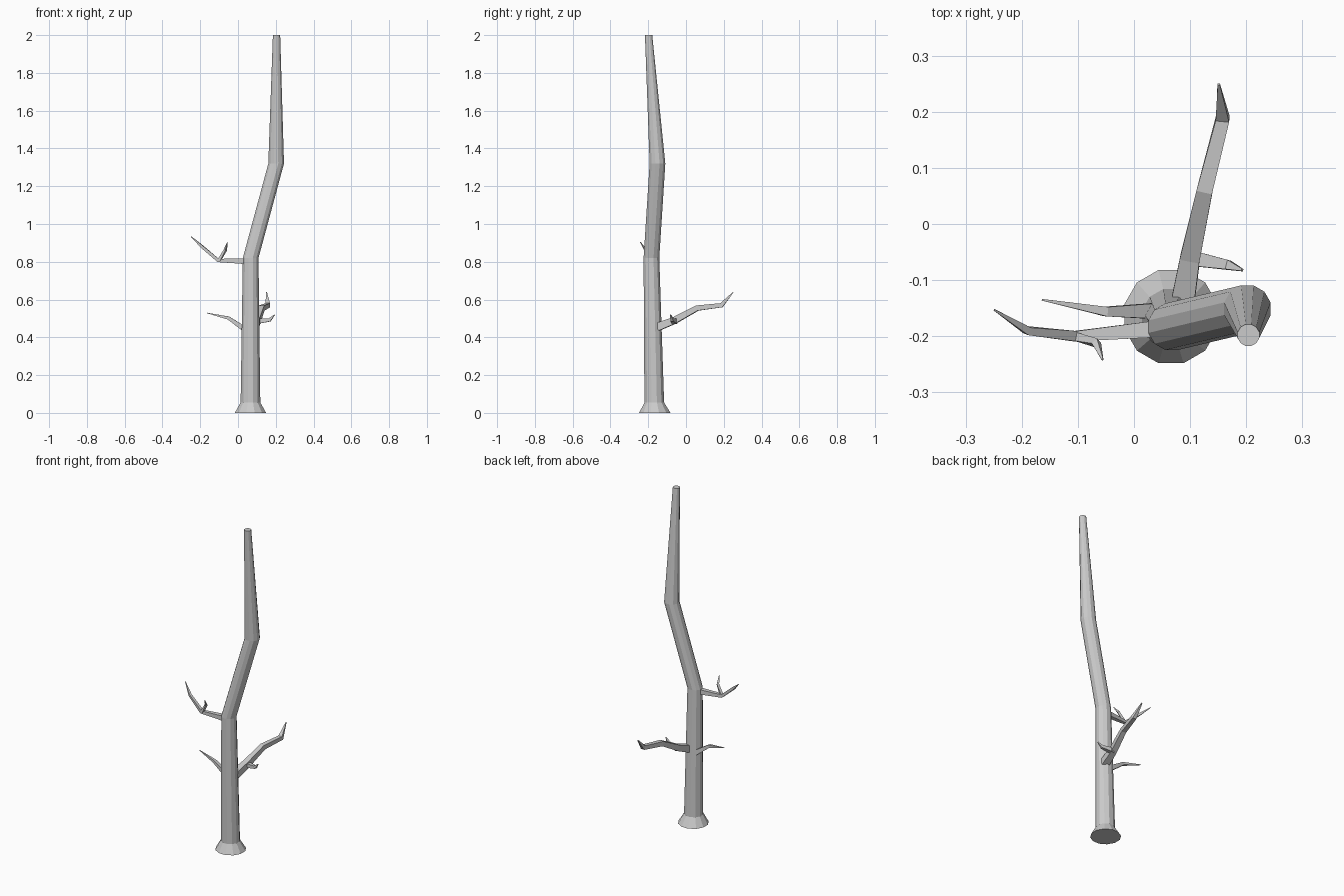
import bpy, bmesh, math
from mathutils import Vector

if "Cube" in bpy.data.objects:
    bpy.data.objects.remove(bpy.data.objects["Cube"])


def loft(name, path, sides, phase=0.0, level=False):
    """Flat-faced tapering tube through (x, y, z, radius) points."""
    pts = [Vector(p[:3]) for p in path]
    bm = bmesh.new()
    rings = []
    for i, p in enumerate(pts):
        a = pts[max(i - 1, 0)]
        b = pts[min(i + 1, len(pts) - 1)]
        # tangent bisects the neighbouring segments; level rings stay horizontal
        t = Vector()
        if i > 0:
            t += (p - a).normalized()
        if i < len(pts) - 1:
            t += (b - p).normalized()
        t.normalize()
        if level:
            u, v = Vector((1, 0, 0)), Vector((0, 1, 0))
        else:
            u = Vector((0, 0, 1)).cross(t).normalized()
            v = t.cross(u)
        r = path[i][3]
        ring = []
        for k in range(sides):
            ang = phase + math.tau * k / sides
            ring.append(bm.verts.new(p + r * (math.cos(ang) * u + math.sin(ang) * v)))
        rings.append(ring)
    for r0, r1 in zip(rings, rings[1:]):
        for k in range(sides):
            n = (k + 1) % sides
            bm.faces.new((r0[k], r0[n], r1[n], r1[k]))
    bm.faces.new(rings[0][::-1])
    bm.faces.new(rings[-1])
    bmesh.ops.recalc_face_normals(bm, faces=bm.faces)
    mesh = bpy.data.meshes.new(name)
    bm.to_mesh(mesh)
    bm.free()
    obj = bpy.data.objects.new(name, mesh)
    bpy.context.collection.objects.link(obj)
    return obj


# Trunk with flared foot and two bends
loft("trunk", [
    (0.066, -0.165, 0.0, 0.086),
    (0.066, -0.168, 0.055, 0.054),
    (0.067, -0.183, 0.82, 0.043),
    (0.202, -0.151, 1.32, 0.043),
    (0.204, -0.198, 2.0, 0.020),
], 12, math.pi / 12, level=True)

# Four-sided branches and their twigs
branches = {
    "upper_left_branch": [
        (0.04, -0.187, 0.803, 0.021), (-0.105, -0.200, 0.807, 0.013),
        (-0.190, -0.190, 0.880, 0.010), (-0.249, -0.153, 0.934, 0.002)],
    "upper_left_twig": [
        (-0.100, -0.202, 0.807, 0.011), (-0.067, -0.212, 0.862, 0.009),
        (-0.056, -0.242, 0.904, 0.002)],
    "lower_left_branch": [
        (0.04, -0.155, 0.440, 0.020), (-0.050, -0.156, 0.502, 0.012),
        (-0.164, -0.135, 0.529, 0.002)],
    "back_branch": [
        (0.085, -0.150, 0.455, 0.030), (0.100, -0.060, 0.490, 0.025),
        (0.126, 0.060, 0.555, 0.020), (0.158, 0.188, 0.570, 0.017),
        (0.151, 0.249, 0.638, 0.003)],
    "back_twig": [
        (0.098, -0.060, 0.485, 0.020), (0.168, -0.073, 0.492, 0.012),
        (0.193, -0.082, 0.519, 0.003)],
}
for name, path in branches.items():
    loft(name, path, 4, math.pi / 4)
